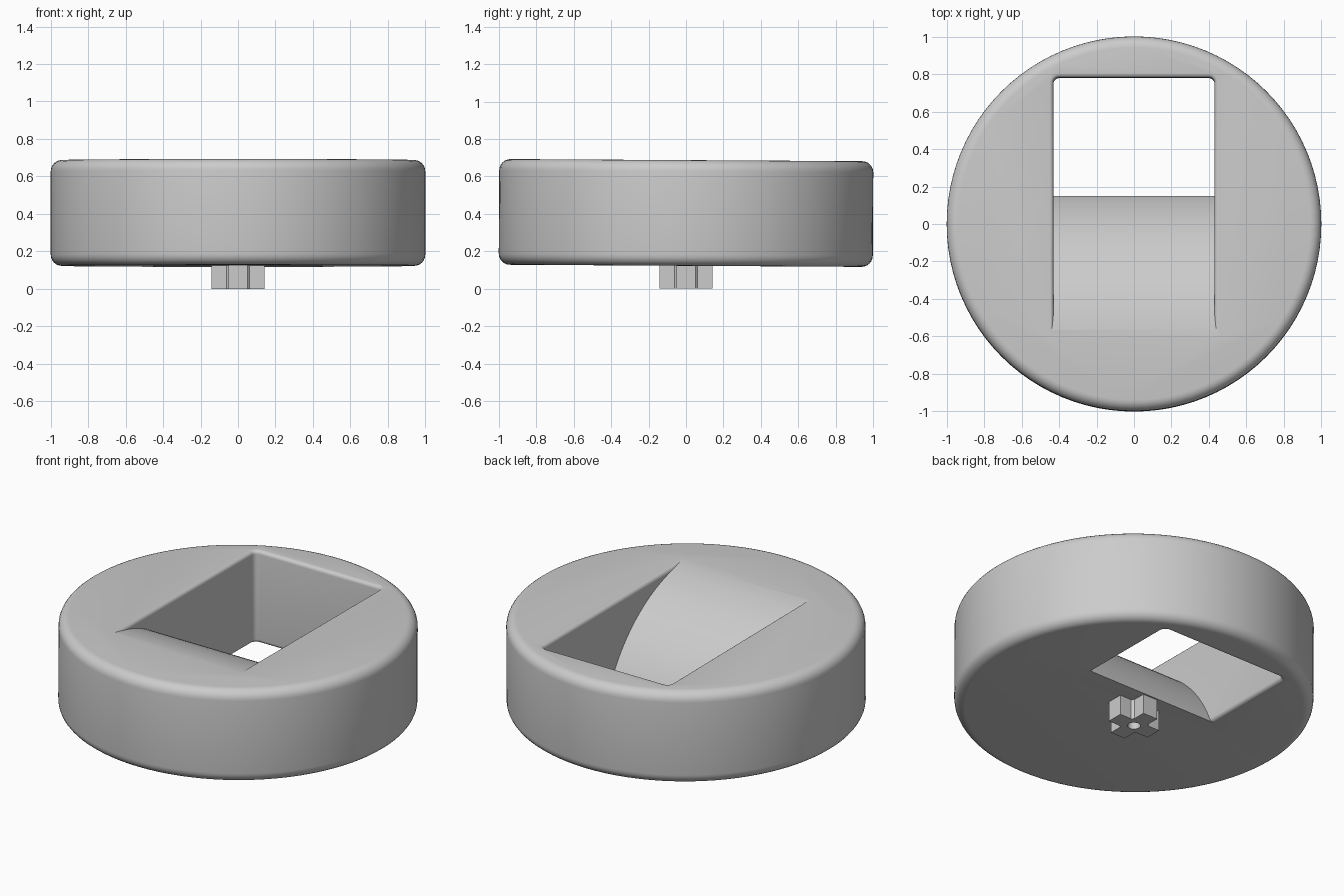
import bpy, bmesh, math
from mathutils import Matrix

if "Cube" in bpy.data.objects:
    bpy.data.objects.remove(bpy.data.objects["Cube"])

grey = bpy.data.materials.new("light_grey")
grey.diffuse_color = (0.6, 0.6, 0.6, 1)
grey.use_nodes = True
grey.node_tree.nodes["Principled BSDF"].inputs["Base Color"].default_value = grey.diffuse_color

Z0, Z1 = 0.1225, 0.6875      # underside and top of the disc
HALF_X, BACK, FRONT = 0.43, 0.78, -0.66   # well opening


def loft(name, loops):
    """Closed solid skinned through equal-length loops, capped at both ends."""
    bm = bmesh.new()
    rings = [[bm.verts.new(p) for p in loop] for loop in loops]
    n = len(rings[0])
    for a, b in zip(rings, rings[1:]):
        for i in range(n):
            j = (i + 1) % n
            bm.faces.new((a[i], a[j], b[j], b[i]))
    bm.faces.new(rings[0][::-1])
    bm.faces.new(rings[-1])
    bmesh.ops.recalc_face_normals(bm, faces=bm.faces)
    me = bpy.data.meshes.new(name)
    bm.to_mesh(me)
    bm.free()
    ob = bpy.data.objects.new(name, me)
    bpy.context.collection.objects.link(ob)
    me.materials.append(grey)
    return ob


def circle(r, z, n):
    return [(r * math.cos(2 * math.pi * i / n), r * math.sin(2 * math.pi * i / n), z)
            for i in range(n)]


def rounded_rect(grow, z, r=0.03, steps=5):
    """Outline of the well, widened by grow."""
    pts = []
    for k, (sx, y) in enumerate([(1, BACK - r), (-1, BACK - r),
                                 (-1, FRONT + r), (1, FRONT + r)]):
        for s in range(steps + 1):
            a = math.pi / 2 * (k + s / steps)
            pts.append((sx * (HALF_X - r) + (r + grow) * math.cos(a),
                        y + (r + grow) * math.sin(a), z))
    return pts


def cut(target, cutter):
    """Subtract cutter from target and discard it."""
    mod = target.modifiers.new("cut", 'BOOLEAN')
    mod.operation, mod.solver, mod.object = 'DIFFERENCE', 'EXACT', cutter
    bpy.context.view_layer.objects.active = target
    bpy.ops.object.modifier_apply(modifier=mod.name)
    bpy.data.objects.remove(cutter)


def smooth(ob):
    bpy.ops.object.select_all(action='DESELECT')
    ob.select_set(True)
    bpy.context.view_layer.objects.active = ob
    bpy.ops.object.shade_smooth_by_angle(angle=math.radians(30))


# round-edged disc
R, STEPS = 0.06, 6
arc = [math.pi / 2 * s / STEPS for s in range(STEPS + 1)]
profile = [(1 - R + R * math.sin(a), Z0 + R - R * math.cos(a)) for a in arc]
profile += [(1 - R + R * math.cos(a), Z1 - R + R * math.sin(a)) for a in arc]
disc = loft("disc_body", [circle(r, z, 96) for r, z in profile])

# well with rounded rims above and below
F = 0.022
sections = [(F, Z0 - 0.1)]
sections += [(F * (1 - math.sin(a)), Z0 + F * (1 - math.cos(a))) for a in arc]
sections += [(F * (1 - math.cos(a)), Z1 - F * (1 - math.sin(a))) for a in arc]
sections += [(F, Z1 + 0.1)]
well = loft("well_cutter", [rounded_rect(g, z) for g, z in sections])

# curved ramp left standing inside the well
RAMP_R = 0.88
barrel = loft("ramp_barrel", [[(x, -0.67 + p[0], 0.69 - RAMP_R + p[1])
                               for p in circle(RAMP_R, 0, 160)] for x in (-0.6, 0.6)])
cut(well, barrel)
cut(disc, well)

# very slight forward-to-back lean of the disc
pivot = Matrix.Translation((0, 0, 0.405))
disc.data.transform(pivot @ Matrix.Rotation(-0.006, 4, 'X') @ pivot.inverted())
smooth(disc)

# cross-shaped peg with a centre hole
A, W, C = 0.141, 0.05, 0.012
quarter = [(A, -W), (A, W), (W + C, W), (W, W + C)]
cross = []
for k in range(4):
    c, s = round(math.cos(k * math.pi / 2)), round(math.sin(k * math.pi / 2))
    cross += [(c * x - s * y, s * x + c * y) for x, y in quarter]
peg = loft("cross_peg", [[(x, y, z) for x, y in cross] for z in (0, 0.14)])
cut(peg, loft("peg_hole", [circle(0.036, z, 24) for z in (-0.05, 0.11)]))
smooth(peg)
